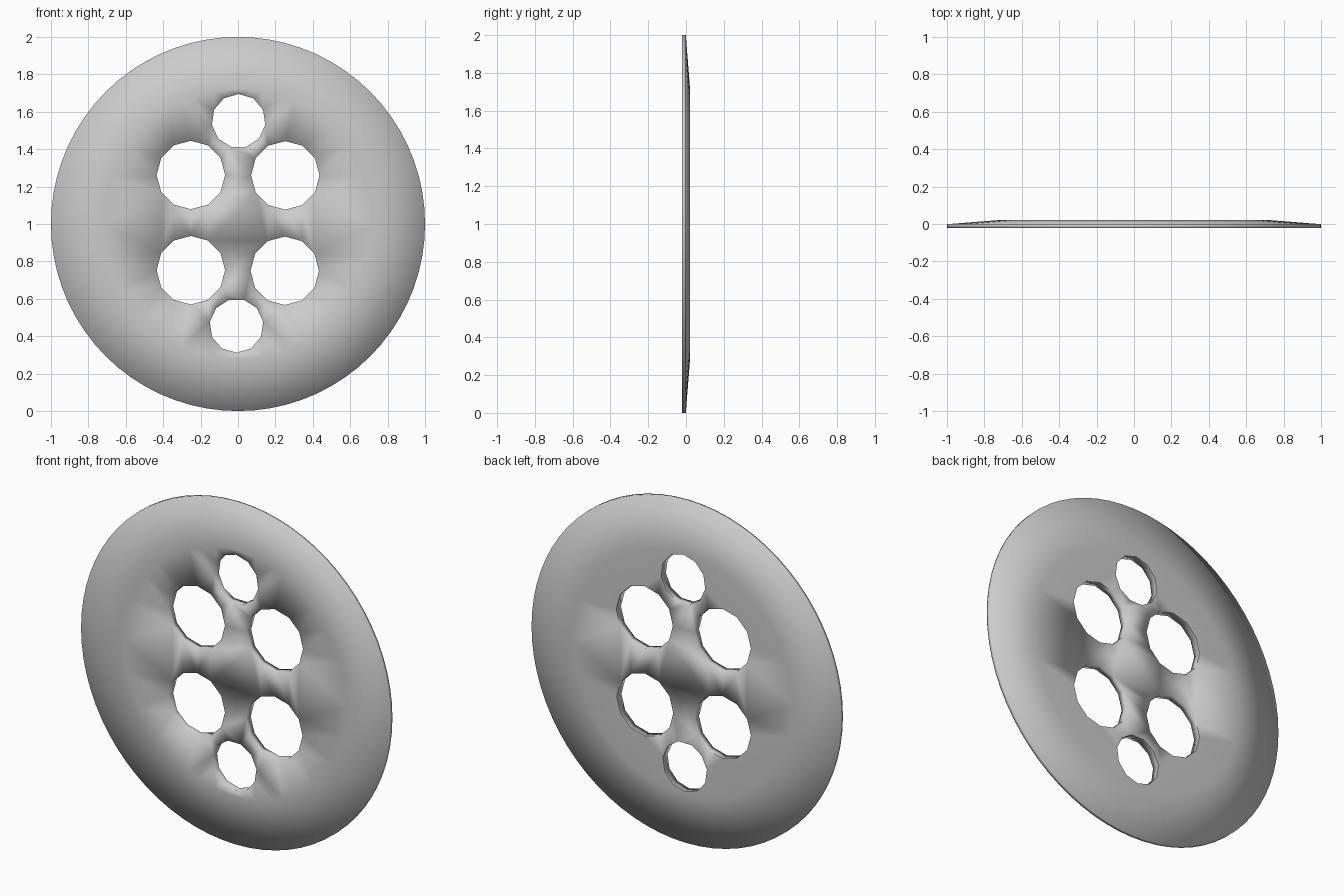
import bpy, bmesh
from math import sin, cos, pi, radians

if "Cube" in bpy.data.objects:
    bpy.data.objects.remove(bpy.data.objects["Cube"])

FRONT, RIM_BACK, BACK = -0.022, -0.001, 0.022
bm = bmesh.new()

def loop(cx, cz, r, n, y, phase=90):
    vs = [bm.verts.new((cx + r * cos(radians(phase) + 2 * pi * i / n), y,
                        cz + r * sin(radians(phase) + 2 * pi * i / n))) for i in range(n)]
    es = [bm.edges.new((vs[i], vs[(i + 1) % n])) for i in range(n)]
    return vs, es

def bridge(a, b):
    n = len(a)
    for i in range(n):
        j = (i + 1) % n
        bm.faces.new((a[i], a[j], b[j], b[i]))

# rim and chamfered back
N = 72
front_in, front_in_e = loop(0, 1, 0.72, N, FRONT)
front_rim, _ = loop(0, 1, 1.0, N, FRONT)
back_rim, _ = loop(0, 1, 1.0, N, RIM_BACK)
back_in, back_in_e = loop(0, 1, 0.71, N, BACK)
bridge(front_in, front_rim)
bridge(front_rim, back_rim)
bridge(back_rim, back_in)

# six holes: x, z, radius, sides, phase
holes = [(0.003, 1.551, 0.144, 11, 90), (-0.008, 0.456, 0.144, 11, -90),
         (-0.252, 1.262, 0.183, 12, 90), (0.253, 1.26, 0.183, 12, 90),
         (-0.252, 0.753, 0.183, 12, 90), (0.25, 0.75, 0.183, 12, 90)]
front_edges, back_edges, hole_back = list(front_in_e), list(back_in_e), []
for x, z, r, n, ph in holes:
    fv, fe = loop(x, z, r, n, FRONT, ph)
    bv, be = loop(x, z, r, n, BACK, ph)
    bridge(fv, bv)
    front_edges += fe
    back_edges += be
    hole_back += be

# perforated front and back plates
bmesh.ops.triangle_fill(bm, use_beauty=True, use_dissolve=False, edges=front_edges, normal=(0, -1, 0))
bmesh.ops.triangle_fill(bm, use_beauty=True, use_dissolve=False, edges=back_edges, normal=(0, 1, 0))
bmesh.ops.recalc_face_normals(bm, faces=bm.faces)

# soft shading everywhere, crisp outer hole edges on the back
for f in bm.faces:
    f.smooth = True
for e in hole_back:
    m = (e.verts[0].co + e.verts[1].co) / 2
    on_bar = abs(m.x) < 0.14 and 0.6 < m.z < 1.42 or abs(m.z - 1) < 0.17
    e.smooth = on_bar

mesh = bpy.data.meshes.new("perforated_disc")
bm.to_mesh(mesh)
bm.free()
disc = bpy.data.objects.new("perforated_disc", mesh)
bpy.context.collection.objects.link(disc)
